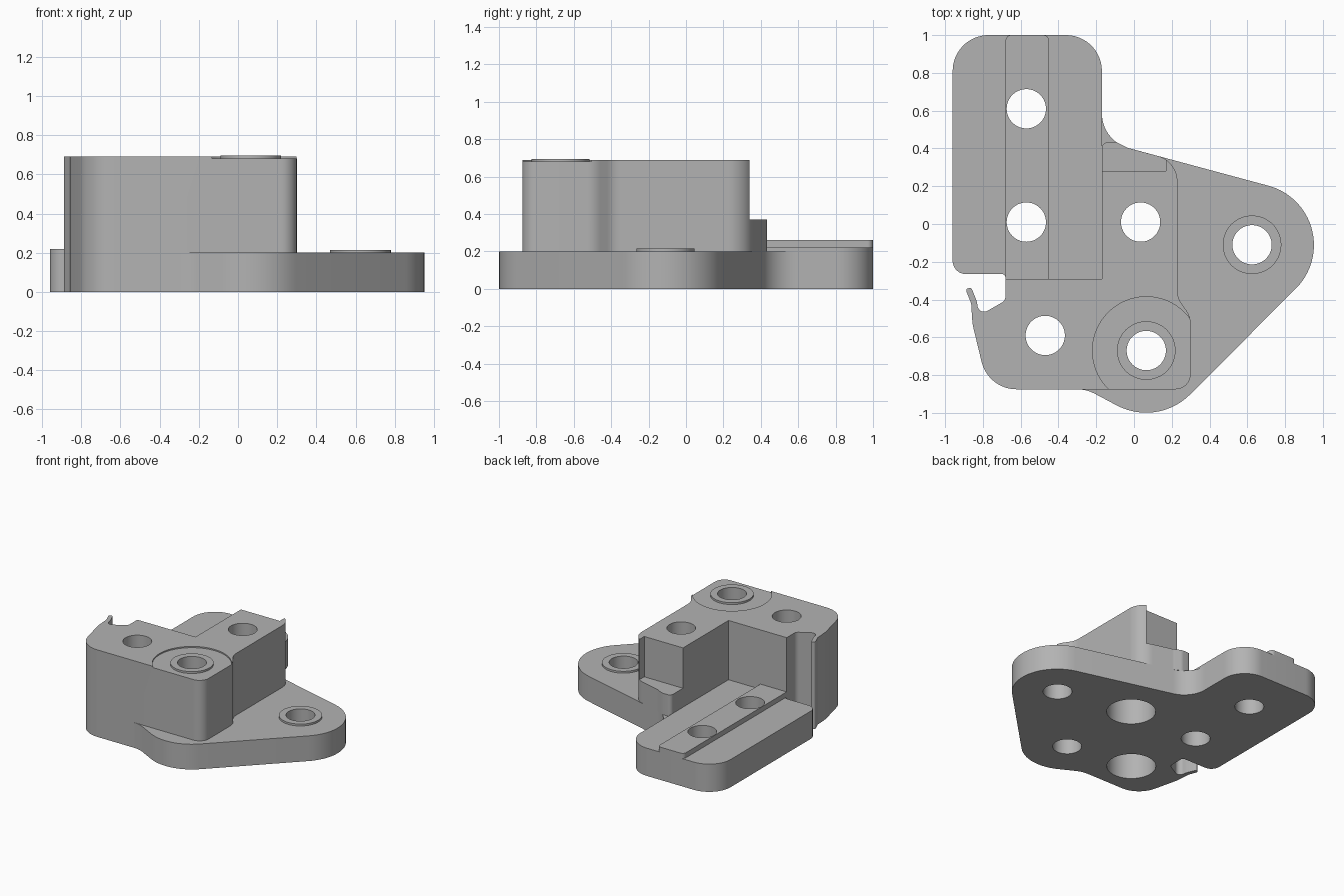
import bpy, bmesh, math
from mathutils import Vector

if "Cube" in bpy.data.objects:
    bpy.data.objects.remove(bpy.data.objects["Cube"])

grey = bpy.data.materials.new("cast grey")
grey.diffuse_color = (0.45, 0.45, 0.45, 1)
grey.use_nodes = True
grey.node_tree.nodes["Principled BSDF"].inputs["Base Color"].default_value = grey.diffuse_color


def rounded(corners):
    """Outline from (x, y, radius) corners, each replaced by a tangent arc."""
    out, n = [], len(corners)
    for i, (x, y, r) in enumerate(corners):
        p = Vector((x, y))
        a = (Vector(corners[i - 1][:2]) - p).normalized()
        b = (Vector(corners[(i + 1) % n][:2]) - p).normalized()
        if r == 0:
            out.append(p)
            continue
        half = a.angle(b) / 2
        centre = p + (a + b).normalized() * r / math.sin(half)
        start = p + a * r / math.tan(half) - centre
        end = p + b * r / math.tan(half) - centre
        sweep = math.atan2(start.x * end.y - start.y * end.x, start.dot(end))
        steps = max(3, math.ceil(abs(sweep) / math.radians(6)))
        for k in range(steps + 1):
            t = sweep * k / steps
            c, s = math.cos(t), math.sin(t)
            out.append(centre + Vector((start.x * c - start.y * s,
                                        start.x * s + start.y * c)))
    return out


def prism(name, outline, z0, z1, chamfer=0):
    """Upright solid from a counter-clockwise outline."""
    bm = bmesh.new()
    low = [bm.verts.new((p[0], p[1], z0)) for p in outline]
    high = [bm.verts.new((p[0], p[1], z1)) for p in outline]
    bottom = bm.faces.new(low[::-1])
    bm.faces.new(high)
    for i in range(len(low)):
        bm.faces.new((low[i - 1], low[i], high[i], high[i - 1]))
    if chamfer:
        bmesh.ops.bevel(bm, geom=list(bottom.edges), offset=chamfer, segments=1,
                        affect='EDGES', clamp_overlap=False)
    bmesh.ops.recalc_face_normals(bm, faces=bm.faces[:])
    mesh = bpy.data.meshes.new(name)
    bm.to_mesh(mesh)
    bm.free()
    mesh.materials.append(grey)
    ob = bpy.data.objects.new(name, mesh)
    bpy.context.collection.objects.link(ob)
    return ob


def circle(x, y, r, n=64):
    return [(x + r * math.cos(math.tau * i / n), y + r * math.sin(math.tau * i / n))
            for i in range(n)]


def cut(ob, cutter):
    bpy.context.view_layer.objects.active = ob
    mod = ob.modifiers.new("cut", 'BOOLEAN')
    mod.operation = 'DIFFERENCE'
    mod.solver = 'EXACT'
    mod.object = cutter
    bpy.ops.object.modifier_apply(modifier=mod.name)


# Shared outline runs: arm end, and the slot with its thin hook and front corner
arm = [(-0.17, 1, 0.19), (-0.96, 1, 0.19), (-0.96, -0.265, 0.07), (-0.68, -0.265, 0.02)]
slot = [(-0.68, -0.405, 0.04), (-0.82, -0.485, 0.035), (-0.832, -0.41, 0.06),
        (-0.862, -0.335, 0.012), (-0.892, -0.345, 0.012), (-0.862, -0.42, 0.05),
        (-0.855, -0.53, 0.2), (-0.772, -0.875, 0.19)]

# Base plate with two lobes
plate = prism("base_plate", rounded(
    arm + slot + [(-0.252, -0.875, 0.2), (0.125, -1.075, 0.33),
                  (1.2545, 0.0565, 0.325), (-0.17, 0.44, 0.19)]), 0, 0.2, 0.01)

# Raised arm surface and the rail along it
arm_pad = prism("arm_pad", rounded(arm + [(-0.68, -0.29, 0), (-0.17, -0.29, 0)]), 0.2, 0.22)
rail = prism("arm_rail", rounded([(-0.45, 1, 0.03), (-0.68, 1, 0.03),
                                  (-0.68, -0.29, 0), (-0.45, -0.29, 0)]), 0.22, 0.26)

# Tall L-shaped block
block = prism("tall_block", rounded(
    [(-0.17, -0.29, 0), (-0.68, -0.29, 0)] + slot +
    [(0.30, -0.875, 0.08), (0.30, -0.49, 0.12), (0.23, -0.39, 0.12),
     (0.23, 0.3325, 0.14), (-0.03, 0.402, 0.05), (-0.09, 0.432, 0.05),
     (-0.17, 0.432, 0.03)]), 0.2, 0.69)

# Raised rings around the two mounting holes
ring_front = prism("front_boss", circle(0.065, -0.67, 0.155), 0.68, 0.695)
ring_side = prism("side_boss", circle(0.625, -0.11, 0.155), 0.2, 0.215)

# Rear step and shallow round recess in the block
step = prism("step_cutter", [(-0.3, 0.28), (0.17, 0.28), (0.17, 0.6), (-0.3, 0.6)], 0.37, 1)
recess = prism("recess_cutter", circle(0.065, -0.67, 0.285), 0.68, 1)
cut(block, step)
cut(block, recess)

# Through holes, each with the parts it passes, and a bore from below where wide
cutters = [step, recess]
for x, y, bore, parts in [
        (-0.57, 0.61, 0, [plate, arm_pad, rail]),
        (-0.57, 0.01, 0, [plate, arm_pad, rail]),
        (0.035, 0.01, 0.176, [plate, block]),
        (-0.47, -0.59, 0.176, [plate, block]),
        (0.065, -0.67, 0, [plate, block, ring_front]),
        (0.625, -0.11, 0, [plate, ring_side])]:
    tools = [prism("hole_cutter", circle(x, y, 0.104), -0.1, 1)]
    if bore:
        tools.append(prism("bore_cutter", circle(x, y, bore), -0.1, 0.49))
    for tool in tools:
        for part in parts:
            cut(part, tool)
    cutters += tools

for c in cutters:
    bpy.data.objects.remove(c)

# Smooth curved walls, keep edges crisp
bpy.ops.object.select_all(action='DESELECT')
for ob in (plate, arm_pad, rail, block, ring_front, ring_side):
    ob.select_set(True)
    bpy.context.view_layer.objects.active = ob
bpy.ops.object.shade_smooth_by_angle(angle=math.radians(30))
